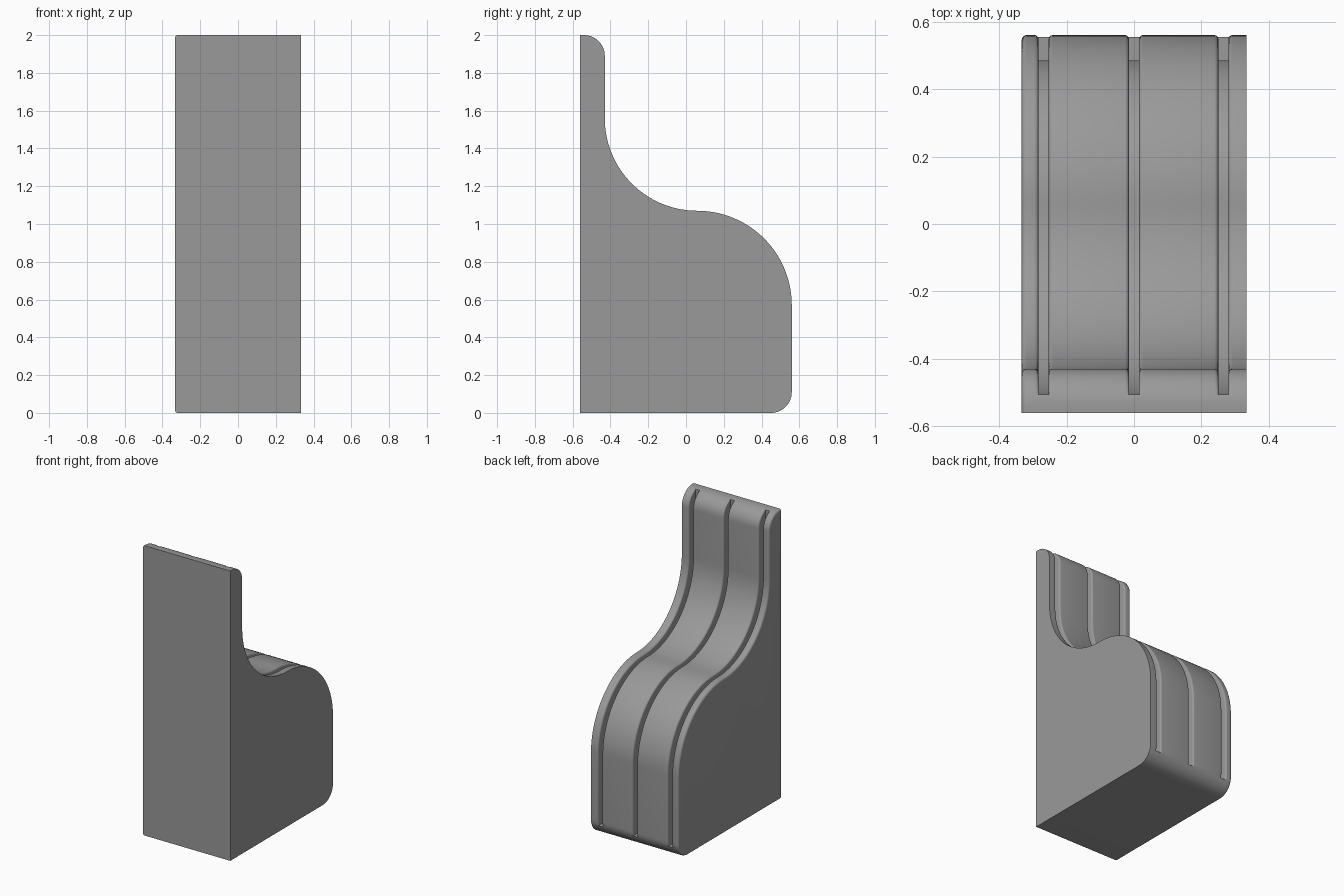
import bpy, bmesh, math
from mathutils import Vector

if "Cube" in bpy.data.objects:
    bpy.data.objects.remove(bpy.data.objects["Cube"])

HALF_W, BACK, FRONT, TOP = 0.333, -0.56, 0.56, 2.0
DEPTH = 0.075            # groove depth
GROOVES = (-0.268, 0.0, 0.265)
SLOT, LIP, EDGE = 0.015, 0.012, 0.015
GROOVE_TOP, GROOVE_END = 1.994, 0.077


def arc(cy, cz, r, a0, a1, n, sign=1):
    """Profile rows (point, outward normal) along an arc in the yz plane."""
    rows = []
    for i in range(n + 1):
        a = math.radians(a0 + (a1 - a0) * i / n)
        d = Vector((math.cos(a), math.sin(a)))
        rows.append((Vector((cy, cz)) + d * r, d * sign))
    return rows


# Side profile, from the top of the back plate to the bottom of the back plate
top_round = arc(-0.54, 1.89, 0.11, 90, 0, 14)
hollow = arc(0.06, 1.56, 0.49, 180, 270, 28, -1)
belly = arc(0.06, 0.57, 0.50, 90, 0, 28)
foot = arc(0.45, 0.11, 0.11, 0, -90, 14)
rows = [(Vector((BACK, TOP)), Vector((0, 1)))] + top_round + hollow + belly[1:] + foot
rows.append((Vector((BACK, 0)), Vector((0, -1))))

# Add exact rows where the grooves begin and end
a_top = math.degrees(math.asin((GROOVE_TOP - 1.89) / 0.11))
a_end = math.degrees(math.asin((GROOVE_END - 0.11) / 0.11))
start = arc(-0.54, 1.89, 0.11, a_top, a_top, 1)[0]
end = arc(0.45, 0.11, 0.11, a_end, a_end, 1)[0]
i = next(k for k, r in enumerate(rows) if r[0].y < GROOVE_TOP)
rows.insert(i, start)
j = next(k for k, r in enumerate(rows) if r[0].y < GROOVE_END)
rows[j:j] = [end, end]   # doubled row makes the square end wall


def floor_point(k):
    """Groove floor under a profile row; the floor runs straight past the rounds."""
    p, n = rows[k]
    if k < i or k > j:
        return p
    if p.y > 1.56:
        return Vector((-0.43 - DEPTH, p.y))
    if p.y < 0.57:
        return Vector((FRONT - DEPTH, p.y))
    return p - n * DEPTH


# Stations across the width: (x, inset, belongs to groove)
stations = []
for s in range(7):
    a = math.radians(90 * s / 6)
    stations.append((-HALF_W + EDGE * (1 - math.cos(a)), EDGE * (1 - math.sin(a)), False))
for c in GROOVES:
    half = []
    for s in range(6):
        a = math.radians(90 * s / 5)
        half.append((SLOT + LIP * (1 - math.sin(a)), LIP * (1 - math.cos(a))))
    half.append((SLOT, DEPTH))
    stations += [(c - dx, d, True) for dx, d in half]
    stations += [(c + dx, d, True) for dx, d in reversed(half)]
stations.append((HALF_W, 0.0, False))

# Body: grid skin over the stations, closed with sides and back
bm = bmesh.new()
grid = []
for x, inset, grooved in stations:
    col = []
    for k, (p, n) in enumerate(rows):
        if grooved:
            v = floor_point(k) - p
            q = p + v * min(1.0, inset / v.length) if v.length > 1e-6 else p
        else:
            q = p - n * inset
        col.append(bm.verts.new((x, q.x, q.y)))
    grid.append(col)
for a, b in zip(grid, grid[1:]):
    for k in range(len(rows) - 1):
        bm.faces.new((a[k], b[k], b[k + 1], a[k + 1]))
bm.faces.new(grid[0])
bm.faces.new(grid[-1][::-1])
bm.faces.new([c[0] for c in reversed(grid)] + [c[-1] for c in grid])
bmesh.ops.remove_doubles(bm, verts=bm.verts, dist=1e-5)
bmesh.ops.recalc_face_normals(bm, faces=bm.faces)

mesh = bpy.data.meshes.new("grooved_bracket")
bm.to_mesh(mesh)
bm.free()
body = bpy.data.objects.new("grooved_bracket", mesh)
bpy.context.collection.objects.link(body)

gray = bpy.data.materials.new("plain_gray")
gray.diffuse_color = (0.32, 0.32, 0.32, 1)
gray.use_nodes = True
gray.node_tree.nodes["Principled BSDF"].inputs["Base Color"].default_value = gray.diffuse_color
mesh.materials.append(gray)

bpy.context.view_layer.objects.active = body
body.select_set(True)
bpy.ops.object.shade_smooth_by_angle(angle=math.radians(30))
